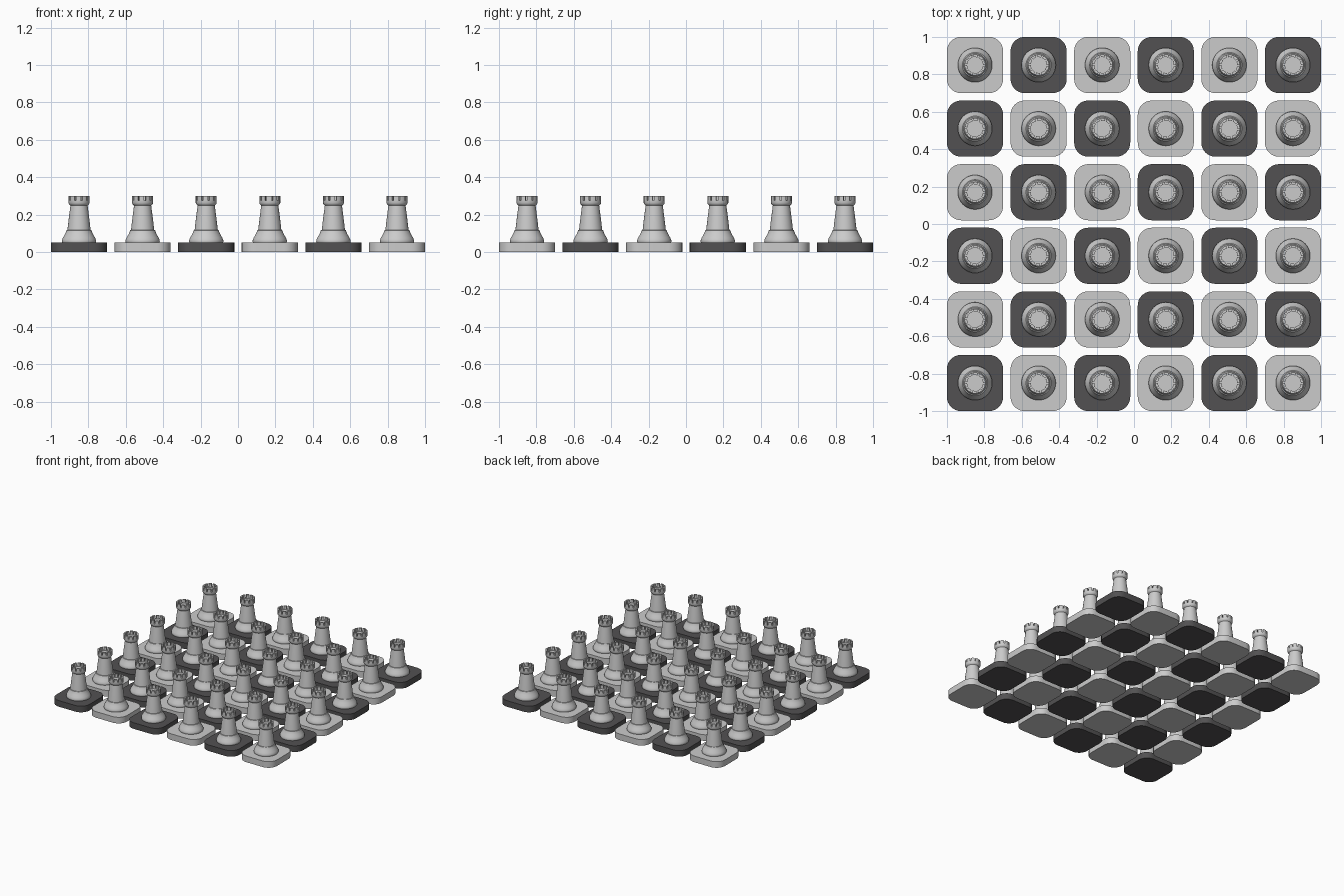
import bpy, bmesh, math
from mathutils import Matrix

if "Cube" in bpy.data.objects:
    bpy.data.objects.remove(bpy.data.objects["Cube"])

PITCH, HALF, TILE_H = 0.34, 0.15, 0.05

dark = bpy.data.materials.new("dark_tile")
dark.diffuse_color = (0.085, 0.083, 0.085, 1)
dark.use_nodes = True
dark.node_tree.nodes["Principled BSDF"].inputs["Base Color"].default_value = dark.diffuse_color


def to_mesh(bm, name):
    bmesh.ops.recalc_face_normals(bm, faces=bm.faces)
    me = bpy.data.meshes.new(name)
    bm.to_mesh(me)
    bm.free()
    return me


def tile_mesh(name, mat=None):
    # square slab with rounded vertical corners
    bm = bmesh.new()
    r, n, pts = 0.075, 8, []
    for k in range(4):
        a0 = k * math.pi / 2
        cx = (HALF - r) * (1 if k in (0, 3) else -1)
        cy = (HALF - r) * (1 if k in (0, 1) else -1)
        for i in range(n + 1):
            a = a0 + i / n * math.pi / 2
            pts.append((cx + r * math.cos(a), cy + r * math.sin(a), 0))
    face = bm.faces.new([bm.verts.new(p) for p in pts])
    ext = bmesh.ops.extrude_face_region(bm, geom=[face])
    top = [v for v in ext["geom"] if isinstance(v, bmesh.types.BMVert)]
    bmesh.ops.translate(bm, verts=top, vec=(0, 0, TILE_H))
    me = to_mesh(bm, name)
    if mat:
        me.materials.append(mat)
    return me


def rook_mesh():
    bm = bmesh.new()
    # turned body: foot, collar, tapering tower, crown with sunken floor
    profile = [(0, 0), (0.090, 0), (0.092, 0.006), (0.091, 0.014),
               (0.086, 0.026), (0.076, 0.043), (0.070, 0.056), (0.067, 0.066),
               (0.062, 0.067), (0.056, 0.120), (0.047, 0.190), (0.046, 0.198),
               (0.053, 0.205), (0.056, 0.211), (0.056, 0.226),
               (0.042, 0.226), (0.042, 0.222), (0, 0.222)]
    vs = [bm.verts.new((x, 0, z)) for x, z in profile]
    edges = [bm.edges.new(p) for p in zip(vs, vs[1:])]
    bmesh.ops.spin(bm, geom=vs + edges, cent=(0, 0, 0), axis=(0, 0, 1),
                   angle=math.tau, steps=40)
    bmesh.ops.remove_doubles(bm, verts=bm.verts, dist=1e-5)
    # merlons: ten arc blocks round the rim
    count, seg = 10, 3
    for k in range(count):
        loops = []
        for i in range(seg + 1):
            a = math.tau * (k * 4 + i) / (count * 4)
            loops.append([bm.verts.new((r * math.cos(a), r * math.sin(a), z))
                          for r, z in ((0.042, 0.225), (0.056, 0.225),
                                       (0.056, 0.25), (0.042, 0.25))])
        bm.faces.new(loops[0])
        bm.faces.new(loops[-1])
        for a, b in zip(loops, loops[1:]):
            for j in range(4):
                m = (j + 1) % 4
                bm.faces.new((a[j], a[m], b[m], b[j]))
    return to_mesh(bm, "rook")


def shade(me):
    # smooth curved walls, crisp rims
    me.shade_smooth()
    me.set_sharp_from_angle(angle=math.radians(35))


light_tile, dark_tile, rook = tile_mesh("light_tile"), tile_mesh("dark_tile", dark), rook_mesh()
for me in (light_tile, dark_tile, rook):
    shade(me)

# six by six chequered board with a rook on every tile
for col in range(6):
    for row in range(6):
        x, y = (col - 2.5) * PITCH, (row - 2.5) * PITCH
        for name, me, z in (("tile", light_tile if (col + row) % 2 else dark_tile, 0),
                            ("rook", rook, TILE_H)):
            ob = bpy.data.objects.new(f"{name}_{col + 1}_{row + 1}", me)
            ob.location = (x, y, z)
            bpy.context.collection.objects.link(ob)
